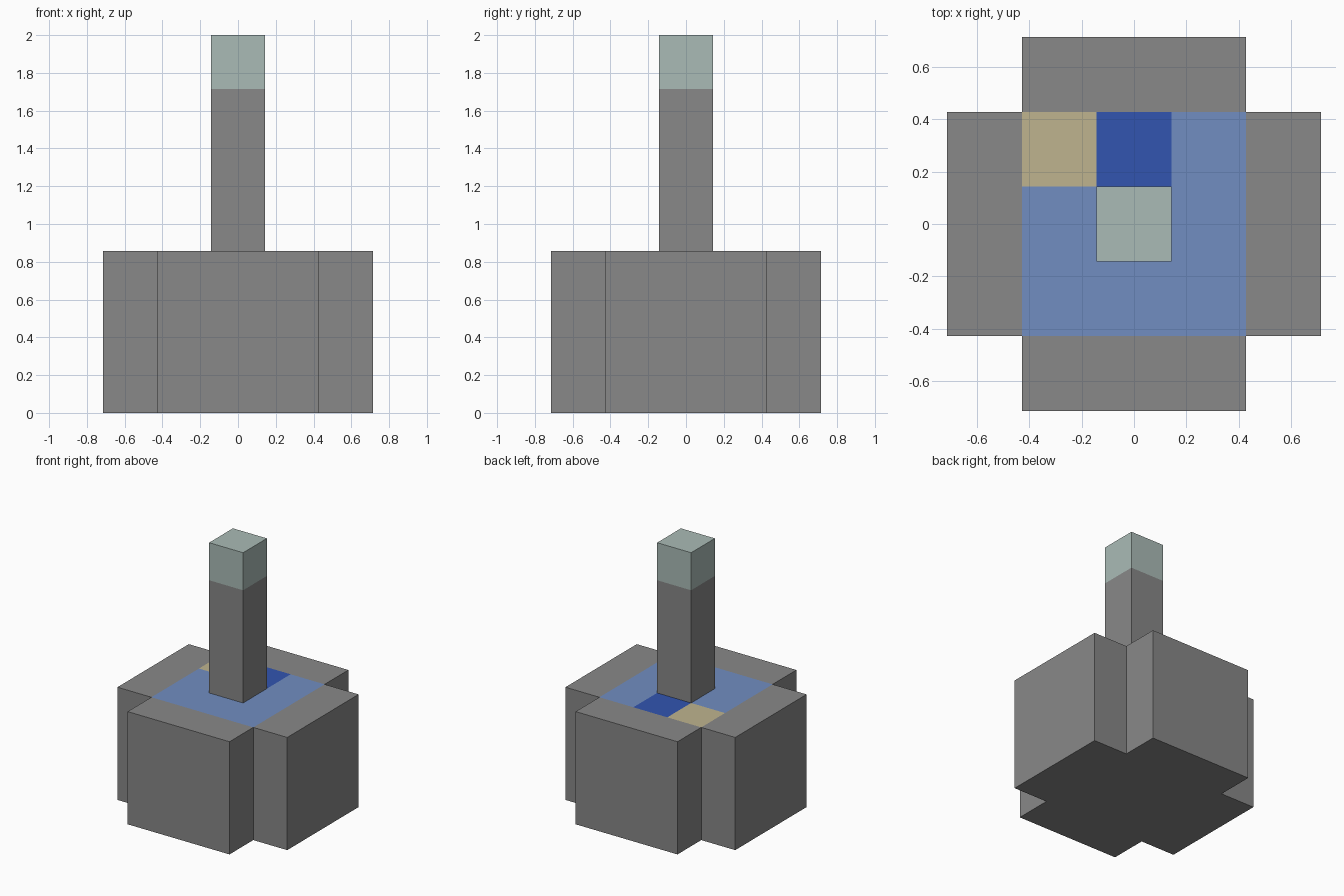
import bpy
import bmesh
from mathutils import Vector

U = 2 / 14          # one step of the model
CELL = 2 * U        # width of one square tile

if "Cube" in bpy.data.objects:
    bpy.data.objects.remove(bpy.data.objects["Cube"], do_unlink=True)


def material(name, rgb):
    mat = bpy.data.materials.new(name)
    mat.use_nodes = True
    mat.diffuse_color = (*rgb, 1)
    mat.node_tree.nodes["Principled BSDF"].inputs["Base Color"].default_value = (*rgb, 1)
    return mat


stone = material("stone grey", (0.246, 0.246, 0.246))
water = material("light blue", (0.165, 0.27, 0.533))
deep = material("deep blue", (0.032, 0.091, 0.434))
sand = material("sand", (0.521, 0.456, 0.275))
pale = material("pale green", (0.402, 0.497, 0.468))


def tile(face):
    """Column and row of a face on the tile grid, the centre being (0, 0)."""
    c = face.calc_center_median()
    return round(c.x / CELL), round(c.y / CELL)


def block(name, count, z0, z1, mats, keep=lambda t: True, paint=None, hidden=lambda f: False):
    """Extrude a square of tiles from z0 to z1, then paint and drop hidden faces."""
    bm = bmesh.new()
    bmesh.ops.create_grid(bm, x_segments=count, y_segments=count, size=count * U)
    bmesh.ops.delete(bm, geom=[f for f in bm.faces if not keep(tile(f))], context="FACES")
    ext = bmesh.ops.extrude_face_region(bm, geom=bm.faces[:], use_keep_orig=True)
    top = [v for v in ext["geom"] if isinstance(v, bmesh.types.BMVert)]
    bmesh.ops.translate(bm, verts=top, vec=Vector((0, 0, z1 - z0)))
    bmesh.ops.translate(bm, verts=bm.verts[:], vec=Vector((0, 0, z0)))
    bmesh.ops.recalc_face_normals(bm, faces=bm.faces[:])
    for f in bm.faces:
        if paint and f.normal.z > 0.5:
            f.material_index = paint(tile(f))
    bmesh.ops.delete(bm, geom=[f for f in bm.faces if hidden(f)], context="FACES")
    mesh = bpy.data.meshes.new(name)
    bm.to_mesh(mesh)
    bm.free()
    for m in mats:
        mesh.materials.append(m)
    obj = bpy.data.objects.new(name, mesh)
    bpy.context.scene.collection.objects.link(obj)
    return obj


def pool_paint(t):
    if max(abs(t[0]), abs(t[1])) > 1:
        return 0                                  # stone rim
    return {(0, 1): 2, (-1, 1): 3}.get(t, 1)      # deep tile, sand tile, water


# Cross-shaped basin with the painted pool on top
block("basin", 5, 0, 6 * U, [stone, water, deep, sand],
      keep=lambda t: abs(t[0]) + abs(t[1]) < 4, paint=pool_paint,
      hidden=lambda f: f.normal.z > 0.5 and tile(f) == (0, 0))

# Central pillar and its cap
block("pillar", 1, 6 * U, 12 * U, [stone], hidden=lambda f: abs(f.normal.z) > 0.5)
block("pillar_cap", 1, 12 * U, 14 * U, [pale], hidden=lambda f: f.normal.z < -0.5)
